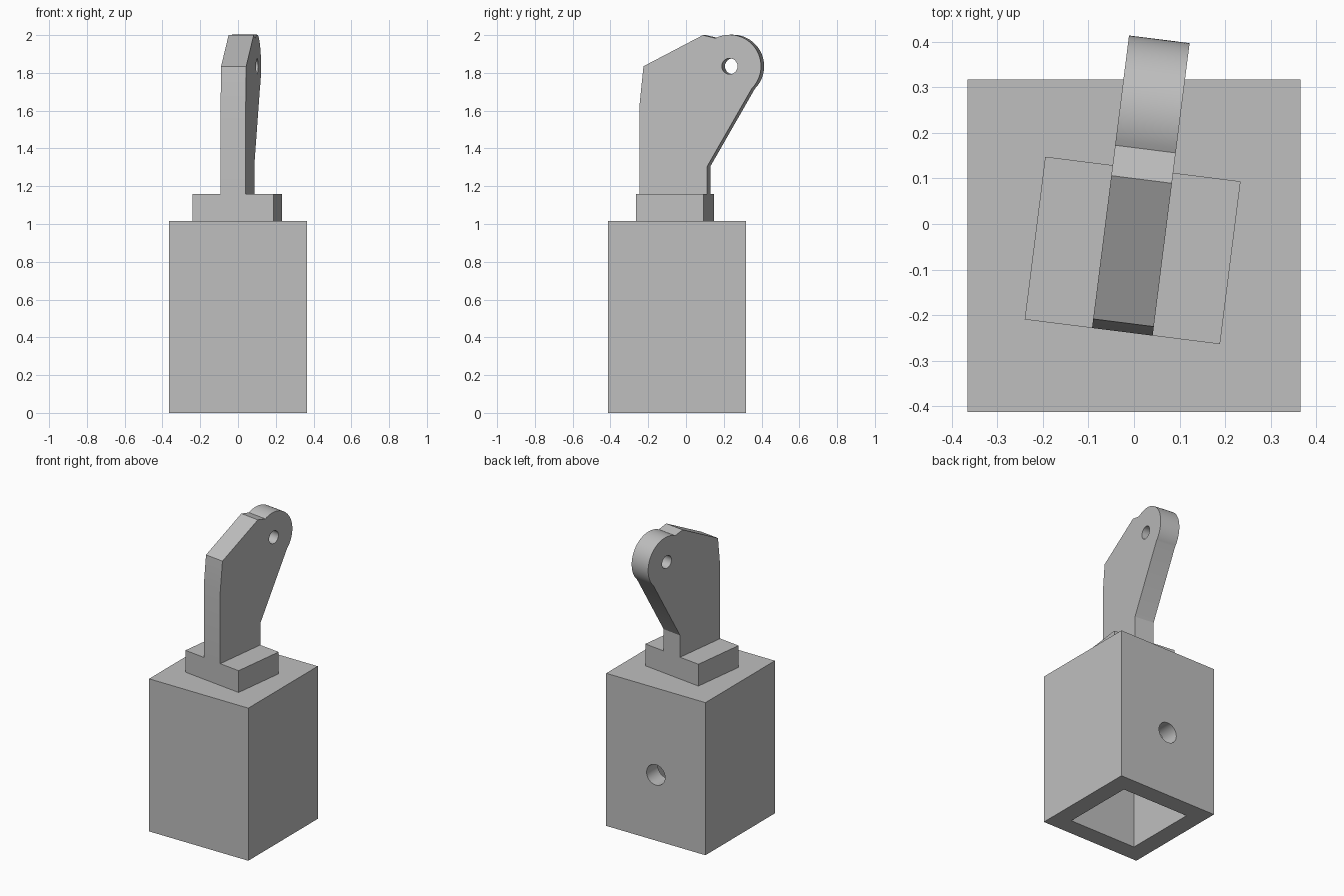
import bpy, bmesh
from math import cos, sin, radians
from mathutils import Matrix

cube = bpy.data.objects.get("Cube")
if cube:
    bpy.data.objects.remove(cube, do_unlink=True)

grey = bpy.data.materials.new("plain grey")
grey.use_nodes = True
COLOUR = (0.52, 0.52, 0.52, 1)
grey.diffuse_color = COLOUR
grey.node_tree.nodes["Principled BSDF"].inputs["Base Color"].default_value = COLOUR

# Frames: the extrusion direction of a profile
ALONG_Z = Matrix.Identity(4)
ALONG_X = Matrix(((0, 0, 1, 0), (1, 0, 0, 0), (0, 1, 0, 0), (0, 0, 0, 1)))
ALONG_Y = Matrix(((0, 1, 0, 0), (0, 0, 1, 0), (1, 0, 0, 0), (0, 0, 0, 1)))
TURN = Matrix.Translation((-0.003, -0.058, 0)) @ Matrix.Rotation(radians(-7.2), 4, 'Z')


def arc(cx, cy, r, start, end, steps):
    angles = [radians(start + (end - start) * i / steps) for i in range(steps + 1)]
    return [(cx + r * cos(a), cy + r * sin(a)) for a in angles]


def circle(cx, cy, r, steps=48):
    return arc(cx, cy, r, 0, 360, steps)[:-1]


def rect(x0, x1, y0, y1):
    return [(x0, y0), (x1, y0), (x1, y1), (x0, y1)]


def prism(name, profile, low, high, frame):
    bm = bmesh.new()
    face = bm.faces.new([bm.verts.new((a, b, low)) for a, b in profile])
    top = bmesh.ops.extrude_face_region(bm, geom=[face])["geom"]
    moved = [v for v in top if isinstance(v, bmesh.types.BMVert)]
    bmesh.ops.translate(bm, verts=moved, vec=(0, 0, high - low))
    bm.transform(frame)
    bmesh.ops.recalc_face_normals(bm, faces=bm.faces)
    mesh = bpy.data.meshes.new(name)
    bm.to_mesh(mesh)
    bm.free()
    mesh.materials.append(grey)
    obj = bpy.data.objects.new(name, mesh)
    bpy.context.collection.objects.link(obj)
    return obj


def activate(obj):
    bpy.ops.object.select_all(action='DESELECT')
    obj.select_set(True)
    bpy.context.view_layer.objects.active = obj


def cut(obj, cutter):
    cutter.hide_render = True
    mod = obj.modifiers.new("cut", 'BOOLEAN')
    mod.operation = 'DIFFERENCE'
    mod.solver = 'EXACT'
    mod.object = cutter
    activate(obj)
    bpy.ops.object.modifier_apply(modifier=mod.name)
    bpy.data.objects.remove(cutter, do_unlink=True)


def smooth(obj):
    activate(obj)
    bpy.ops.object.shade_smooth_by_angle(angle=radians(20))


# Hollow socket, open underneath, with one hole in the left wall and one in the back
MID_Y, HALF, INNER = -0.048, 0.365, 0.247
socket = prism("socket", rect(-HALF, HALF, MID_Y - HALF, MID_Y + HALF), 0, 1.015, ALONG_Z)
cut(socket, prism("cavity", rect(-INNER, INNER, MID_Y - INNER, MID_Y + INNER), -0.1, 0.89, ALONG_Z))
cut(socket, prism("side_hole", circle(MID_Y, 0.437, 0.068), 0.1, 0.5, ALONG_X))
cut(socket, prism("back_hole", circle(0.437, 0, 0.068), 0.05, 0.5, ALONG_Y))
smooth(socket)

# Low block under the lever, slightly turned
prism("base_block", rect(-0.216, 0.216, -0.18, 0.18), 1.015, 1.16, TURN)

# Lever plate with a rounded nose
PV, PZ = 0.3, 1.835
outline = [(-0.18, 1.16), (0.18, 1.16), (0.18, 1.305)]
outline += arc(PV, PZ, 0.167, -45, 117, 40)
outline += [(0.157, 2.0), (-0.16, 1.835), (-0.18, 1.64)]
lever = prism("lever_plate", outline, -0.067, 0.067, TURN @ ALONG_X)

# Pivot hole and the curved slot swept around it
cut(lever, prism("pivot_hole", circle(PV, PZ, 0.042), -0.2, 0.2, TURN @ ALONG_X))
SWEEP, R, A, B = 0.338, 0.042, 213.5, 231.5
end_a, end_b = [(PV + SWEEP * cos(radians(t)), PZ + SWEEP * sin(radians(t))) for t in (A, B)]
slot = arc(PV, PZ, SWEEP + R, A, B, 8)[:-1]
slot += arc(*end_b, R, B, B + 180, 16)
slot += arc(PV, PZ, SWEEP - R, B, A, 8)[1:-1]
slot += arc(*end_a, R, A + 180, A + 360, 16)[:-1]
cut(lever, prism("slot", slot, -0.2, 0.2, TURN @ ALONG_X))
smooth(lever)
